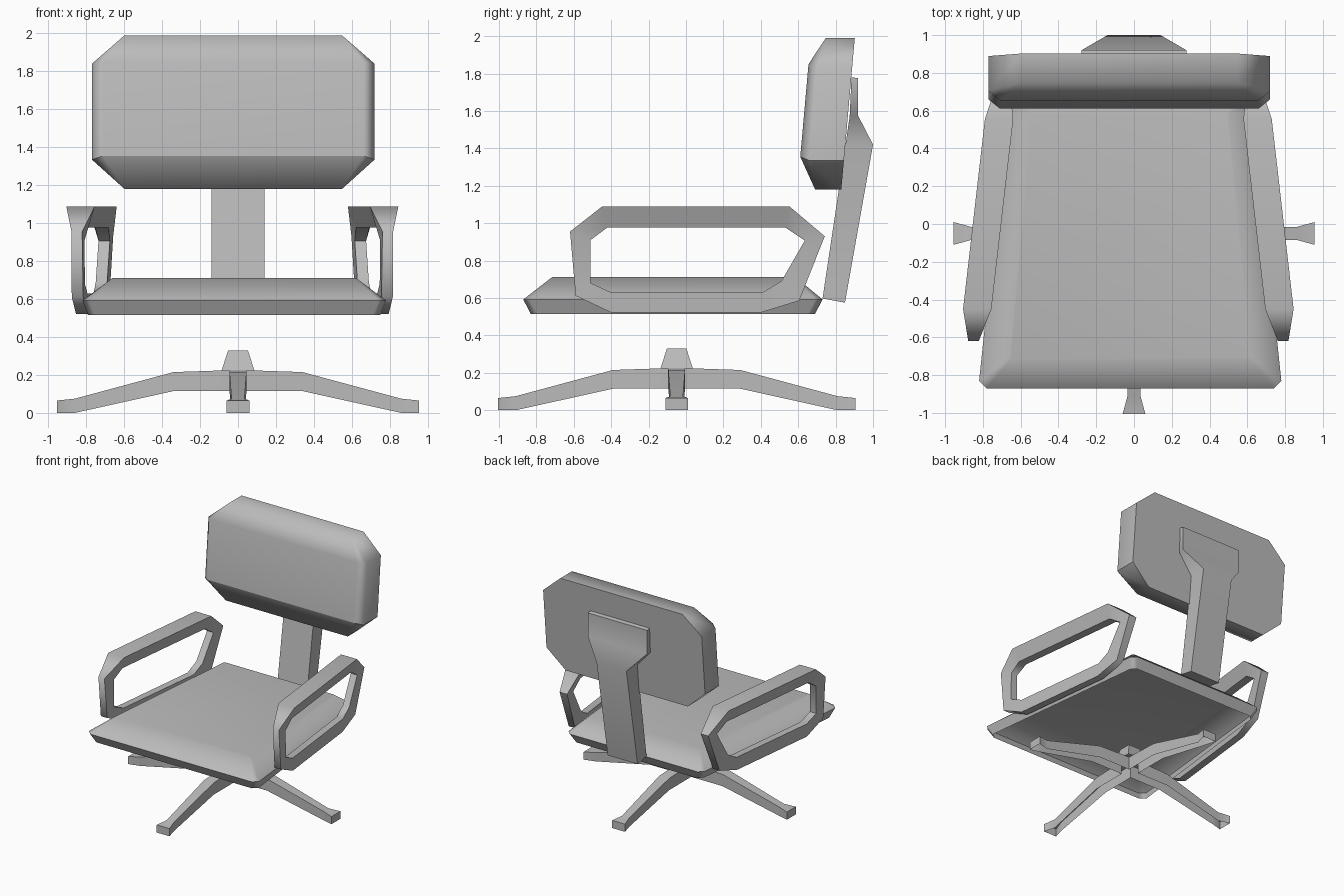
import bpy, bmesh, math
from mathutils import Matrix, Vector

if "Cube" in bpy.data.objects:
    bpy.data.objects.remove(bpy.data.objects["Cube"])

# Mid-grey shared by all parts
grey = bpy.data.materials.new("mid_grey")
grey.diffuse_color = (0.5, 0.5, 0.5, 1)
grey.use_nodes = True
grey.node_tree.nodes["Principled BSDF"].inputs["Base Color"].default_value = grey.diffuse_color


def finish(name, bm, angle=45, sharp=None):
    bmesh.ops.remove_doubles(bm, verts=bm.verts, dist=1e-4)
    bmesh.ops.recalc_face_normals(bm, faces=bm.faces)
    me = bpy.data.meshes.new(name)
    bm.to_mesh(me)
    bm.free()
    me.materials.append(grey)
    ob = bpy.data.objects.new(name, me)
    bpy.context.collection.objects.link(ob)
    bpy.ops.object.select_all(action='DESELECT')
    ob.select_set(True)
    bpy.context.view_layer.objects.active = ob
    bpy.ops.object.shade_smooth_by_angle(angle=math.radians(angle))
    if sharp:
        for e in me.edges:
            if sharp(*[me.vertices[i].co for i in e.vertices]):
                e.use_edge_sharp = True
    wn = ob.modifiers.new("weighted_normals", 'WEIGHTED_NORMAL')
    wn.keep_sharp = True
    return ob


def loft(bm, rings, caps=(True, True), closed=True, loop=False):
    """Bridge cross-sections; closed = section is a ring, loop = path is a ring."""
    vs = [[bm.verts.new(p) for p in r] for r in rings]
    n, m = len(rings[0]), len(rings)
    for i in range(m if loop else m - 1):
        a, b = vs[i], vs[(i + 1) % m]
        for j in range(n if closed else n - 1):
            k = (j + 1) % n
            bm.faces.new((a[j], a[k], b[k], b[j]))
    if caps[0]:
        bm.faces.new(vs[0])
    if caps[1]:
        bm.faces.new(vs[-1])


# Four-legged base: hollow legs, open underneath
BY = -0.05
leg = [(0.045, 0.115, 0.225, 0.045), (0.34, 0.115, 0.215, 0.045),
       (0.86, 0.0, 0.075, 0.034), (0.955, 0.0, 0.065, 0.06)]  # r, bottom, top, half width
for i in range(4):
    bm = bmesh.new()
    loft(bm, [[(r, -w, b), (r, -w, t), (r, w, t), (r, w, b)] for r, b, t, w in leg],
         caps=(False, True), closed=False)
    bm.transform(Matrix.Translation((0, BY, 0)) @ Matrix.Rotation(i * math.pi / 2, 4, 'Z'))
    finish(f"base_leg_{i + 1}", bm)

# Hub on top of the base
bm = bmesh.new()
loft(bm, [[(sx * h, BY + sy * h, z) for sx, sy in ((-1, -1), (1, -1), (1, 1), (-1, 1))]
          for h, z in ((0.087, 0.222), (0.052, 0.33))])
finish("base_hub", bm)


# Seat: tapered shell with clipped corners, open underneath
def seat_ring(yf, yb, hf, hb, c, z):
    half = [(hf - c, yf), (hf, yf + c), (hb, yb - c), (hb - c, yb)]
    pts = half + [(-x, y) for x, y in reversed(half)]
    return [(x - 0.02, y, z) for x, y in pts]


bm = bmesh.new()
loft(bm, [seat_ring(-0.83, 0.69, 0.77, 0.605, 0.04, 0.515),
          seat_ring(-0.87, 0.73, 0.80, 0.64, 0.04, 0.592),
          seat_ring(-0.715, 0.585, 0.64, 0.52, 0.01, 0.712)], caps=(False, True))
finish("seat", bm, 55)


# Backrest: leaning octagonal cushion with bevelled front
def back_pt(x, z, depth):
    return (x - 0.025, 0.61 + 0.089 * (z - 1.345) + depth, z)


half = [(0.573, 1.18), (0.745, 1.335), (0.745, 1.84), (0.573, 1.99)]
octagon = half + [(-x, z) for x, z in reversed(half)]
front = [(0.685 * math.copysign(1, x), 1.355 if z < 1.5 else 1.85) for x, z in octagon]
mid_depth = [0.095, 0.05, 0.05, 0.08, 0.08, 0.05, 0.05, 0.095]
bm = bmesh.new()
loft(bm, [[back_pt(x, z, 0.235) for x, z in octagon],
          [back_pt(x, z, d) for (x, z), d in zip(octagon, mid_depth)],
          [back_pt(x, z, 0) for x, z in front]])
bmesh.ops.dissolve_degenerate(bm, dist=1e-4, edges=bm.edges)
# lower edge of the front face stays crisp
finish("backrest", bm, 55, lambda a, b: max(a.z, b.z) < 1.4 and min(a.z, b.z) > 1.3)

# Back support: slanted post widening into a plate
post = [(0.73, 0.597, 0.85, 0.575, 0.14), (0.853, 1.42, 1.0, 1.42, 0.14),
        (0.875, 1.57, 0.92, 1.575, 0.278), (0.885, 1.78, 0.92, 1.775, 0.278)]
bm = bmesh.new()
loft(bm, [[(-w, yf, zf), (w, yf, zf), (w, yb, zb), (-w, yb, zb)]
          for yf, zf, yb, zb, w in post])
finish("back_support", bm, 55)

# Armrests: closed loops, outer (y, z, half width) and inner (y, z, half width)
arm = [((-0.62, 0.955, 0.028), (-0.51, 0.91, 0.028)),
       ((-0.45, 1.088, 0.075), (-0.42, 0.977, 0.035)),
       ((0.555, 1.088, 0.075), (0.53, 0.977, 0.035)),
       ((0.742, 0.93, 0.035), (0.635, 0.907, 0.03)),
       ((0.605, 0.585, 0.03), (0.51, 0.69, 0.03)),
       ((0.40, 0.522, 0.03), (0.41, 0.63, 0.03)),
       ((-0.40, 0.522, 0.03), (-0.40, 0.63, 0.03)),
       ((-0.59, 0.612, 0.03), (-0.51, 0.68, 0.03))]
for side, s in (("left", -1), ("right", 1)):
    bm = bmesh.new()
    rings = []
    for o, i in arm:
        ring = []
        for (y, z, w), k in ((o, -1), (o, 1), (i, 1), (i, -1)):
            xc = 0.80 - 0.115 * (y + 0.45)
            ring.append((s * (xc + k * w) - 0.03, y, z))
        rings.append(ring)
    loft(bm, rings, caps=(False, False), loop=True)
    finish(f"armrest_{side}", bm, 62)
